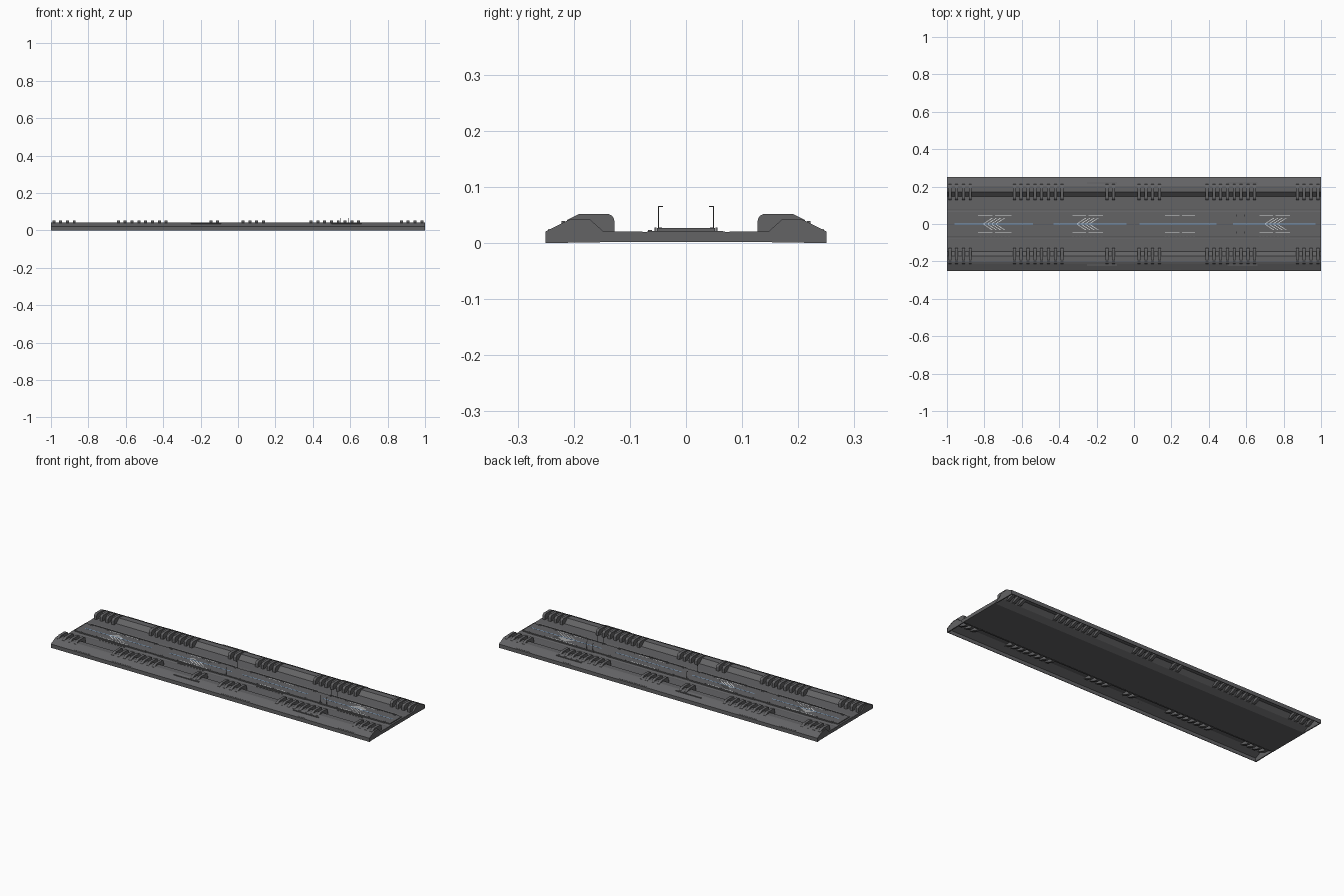
import bpy, bmesh
from mathutils import Vector

if "Cube" in bpy.data.objects:
    bpy.data.objects.remove(bpy.data.objects["Cube"])


def material(name, rgb):
    m = bpy.data.materials.new(name)
    m.diffuse_color = (*rgb, 1)
    m.use_nodes = True
    m.node_tree.nodes["Principled BSDF"].inputs["Base Color"].default_value = m.diffuse_color
    return m


GREY = material("hull grey", (0.125, 0.125, 0.13))
WHITE = material("white marking", (0.75, 0.77, 0.78))
BLUE = material("pale blue line", (0.22, 0.38, 0.6))


def finish(name, bm, mat):
    bmesh.ops.recalc_face_normals(bm, faces=bm.faces)
    me = bpy.data.meshes.new(name)
    bm.to_mesh(me)
    bm.free()
    me.materials.append(mat)
    ob = bpy.data.objects.new(name, me)
    bpy.context.collection.objects.link(ob)
    return ob


def prism(bm, pts, d):
    """Closed solid: polygon of 3D points swept by vector d."""
    a = [bm.verts.new(p) for p in pts]
    b = [bm.verts.new(Vector(p) + Vector(d)) for p in pts]
    bm.faces.new(a)
    bm.faces.new(b[::-1])
    for i in range(len(a)):
        j = (i + 1) % len(a)
        bm.faces.new((a[i], a[j], b[j], b[i]))


def box(bm, x0, x1, y0, y1, z0, z1):
    prism(bm, [(x0, y0, z0), (x1, y0, z0), (x1, y1, z0), (x0, y1, z0)], (0, 0, z1 - z0))


# Hull: one mirrored cross-section with hollow shoulders, run along the length
top = [(0.25, 0), (0.25, 0.021), (0.214, 0.039), (0.204, 0.043), (0.172, 0.043),
       (0.147, 0.0205), (0.08, 0.0205), (0.072, 0.0195), (0.064, 0.0215)]
under = [(0.12, 0.002), (0.152, 0.019), (0.176, 0.040), (0.204, 0.040), (0.247, 0.019), (0.247, 0)]
section = top + [(-y, z) for y, z in reversed(top)] + [(-y, z) for y, z in reversed(under)] + under
bm = bmesh.new()
prism(bm, [(-1, y, z) for y, z in section], (2, 0, 0))
finish("hull", bm, GREY)

# End caps closing the hollow shoulders
bm = bmesh.new()
for x in (-0.999, 0.993):
    for s in (-1, 1):
        prism(bm, [(x, s * y, z) for y, z in under], (0.006, 0, 0))
finish("shoulder_end_caps", bm, GREY)

# Centre roadway with slim, broken edge rails
bm = bmesh.new()
box(bm, -0.99, 0.99, -0.052, 0.052, 0.020, 0.0265)
finish("centre_roadway", bm, GREY)
bm = bmesh.new()
for s in (-1, 1):
    for x0, x1 in ((-0.96, -0.54), (-0.47, -0.06), (0.04, 0.46), (0.54, 0.96)):
        ys = sorted((s * 0.0525, s * 0.056))
        box(bm, x0, x1, *ys, 0.02, 0.028)
finish("roadway_rails", bm, GREY)

# Rounded ribs in groups on both shoulders
groups = [(-0.985, 4), (-0.64, 8), (-0.145, 2), (0.027, 4), (0.39, 8), (0.873, 4)]
rib = [(0.214, 0.036), (0.212, 0.041), (0.19, 0.052), (0.139, 0.052), (0.132, 0.049),
       (0.128, 0.043), (0.127, 0.019), (0.17, 0.019)]
bm = bmesh.new()
for s in (-1, 1):
    for start, n in groups:
        for i in range(n):
            x = start + i * 0.0365
            prism(bm, [(x - 0.008, s * y, z) for y, z in rib], (0.016, 0, 0))
finish("shoulder_ribs", bm, GREY)

# White side lines and arrow chevrons pointing to -x
T = 0.0265
bm = bmesh.new()
for x0, x1 in ((-0.835, -0.65), (-0.33, -0.165), (0.165, 0.325), (0.67, 0.835)):
    for y in (-0.043, 0.043):
        box(bm, x0, x1, y - 0.0015, y + 0.0015, T - 0.001, T + 0.0004)
for x0 in (-0.805, -0.305, 0.7):
    for i in range(4):
        x = x0 + i * 0.022
        for s in (-1, 1):
            prism(bm, [(x, 0.003 * s, T - 0.001), (x + 0.006, 0.003 * s, T - 0.001),
                       (x + 0.051, 0.032 * s, T - 0.001), (x + 0.045, 0.032 * s, T - 0.001)], (0, 0, 0.0014))
finish("white_markings", bm, WHITE)

# Broken centre line
bm = bmesh.new()
for x0, x1 in ((-0.96, -0.54), (-0.43, -0.04), (0.03, 0.44), (0.53, 0.97)):
    box(bm, x0, x1, -0.0025, 0.0025, T - 0.001, T + 0.0004)
finish("centre_line", bm, BLUE)

# Small studs beside the markings and along the roadway
bm = bmesh.new()
for xc in (-0.745, -0.25, 0.245, 0.75):
    for i in range(9):
        x = xc + (i - 4) * 0.019
        box(bm, x - 0.005, x + 0.005, -0.068, -0.061, 0.019, 0.0235)
for i in range(20):
    x = -0.95 + i * 0.1
    for y in (-0.046, 0.046):
        box(bm, x - 0.006, x + 0.006, y - 0.003, y + 0.003, T - 0.001, T + 0.0012)
finish("roadway_studs", bm, GREY)

# Slim bent lamp posts
bm = bmesh.new()
for x in (-0.04, 0.55, 0.59):
    for s in (-1, 1):
        y = s * 0.049
        box(bm, x - 0.001, x + 0.001, y - 0.001, y + 0.001, 0.026, 0.066)
        ys = sorted((y, y - s * 0.008))
        box(bm, x - 0.001, x + 0.001, *ys, 0.064, 0.066)
finish("lamp_posts", bm, GREY)

# Thin panels on the outer flanks
bm = bmesh.new()
for s in (-1, 1):
    for x0, x1 in ((-0.86, -0.76), (-0.62, -0.5), (0.07, 0.25), (0.55, 0.6), (0.8, 0.9)):
        prism(bm, [(x0, s * 0.246, 0.0224), (x0, s * 0.243, 0.024),
                   (x0, s * 0.243, 0.0256), (x0, s * 0.246, 0.0242)], (x1 - x0, 0, 0))
    ys = sorted((s * 0.216, s * 0.222))
    box(bm, -0.25, -0.09, *ys, 0.034, 0.0395)
    box(bm, 0.5, 0.66, *ys, 0.034, 0.0395)
finish("flank_panels", bm, GREY)
